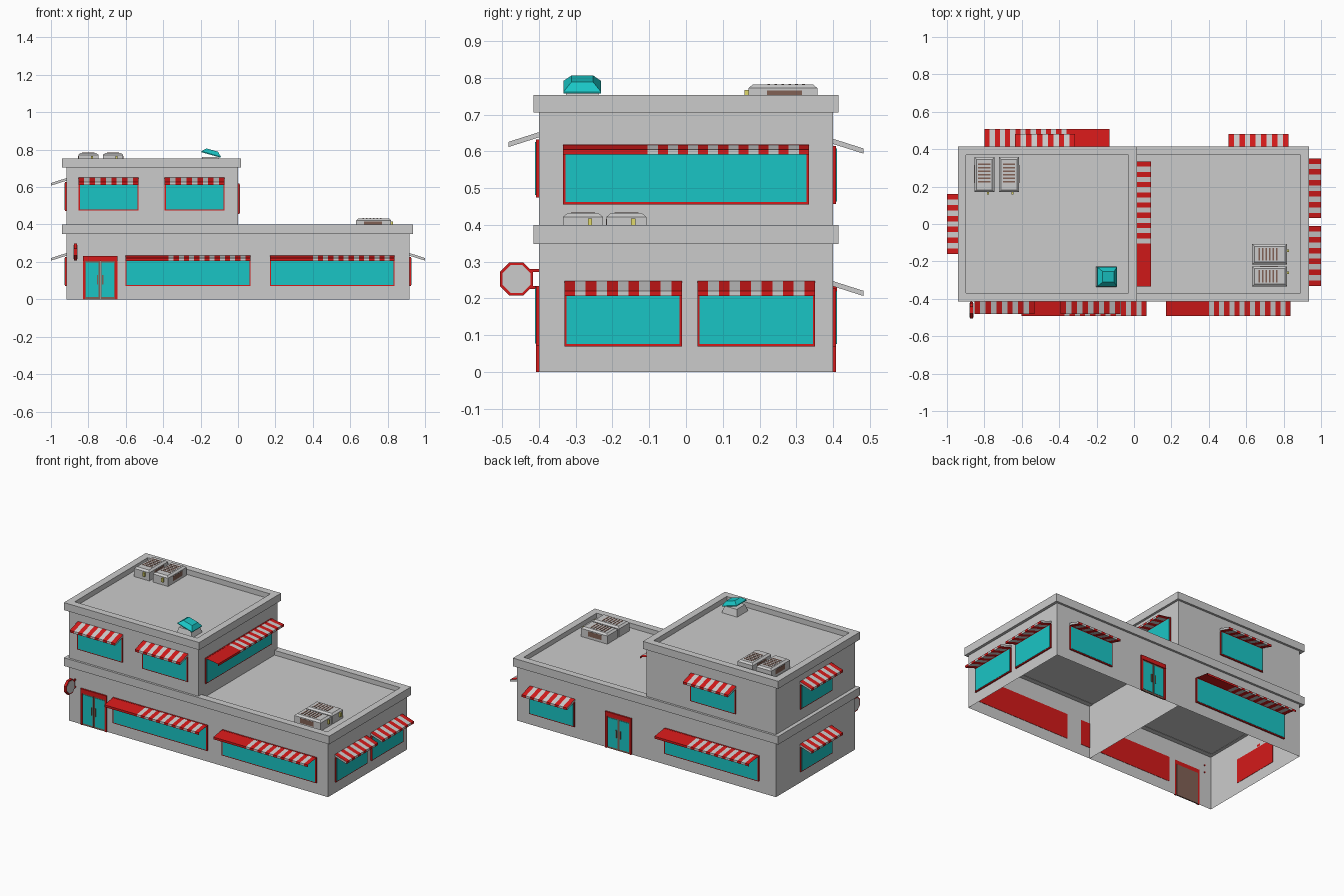
import bpy
from math import radians, cos, sin, pi
from mathutils import Matrix, Vector

if "Cube" in bpy.data.objects:
    bpy.data.objects.remove(bpy.data.objects["Cube"])


def material(name, rgb):
    m = bpy.data.materials.new(name)
    m.diffuse_color = (*rgb, 1)
    m.use_nodes = True
    m.node_tree.nodes["Principled BSDF"].inputs["Base Color"].default_value = m.diffuse_color
    return m


RED = material("red_paint", (0.66, 0.01, 0.01))
TEAL = material("teal_glass", (0.01, 0.56, 0.56))
BROWN = material("brown_metal", (0.22, 0.12, 0.09))
YELLOW = material("yellow_pipe", (0.75, 0.7, 0.15))
TRIM = material("trim_grey", (0.57, 0.57, 0.57))
WHITE = material("wall_grey", (0.8, 0.8, 0.8))


def mesh(name, verts, faces, mats=(), idx=None, M=Matrix()):
    me = bpy.data.meshes.new(name)
    me.from_pydata([M @ Vector(v) for v in verts], [], faces)
    for m in mats:
        me.materials.append(m)
    if idx:
        for p, i in zip(me.polygons, idx):
            p.material_index = i
    me.update()
    ob = bpy.data.objects.new(name, me)
    bpy.context.collection.objects.link(ob)
    return ob


def box(name, x, y, z, mat=None, M=Matrix(), inset=0.0, sides="all"):
    """Box over three ranges; inset tapers the top."""
    i = inset
    v = [(x[0], y[0], z[0]), (x[1], y[0], z[0]), (x[1], y[1], z[0]), (x[0], y[1], z[0]),
         (x[0] + i, y[0] + i, z[1]), (x[1] - i, y[0] + i, z[1]),
         (x[1] - i, y[1] - i, z[1]), (x[0] + i, y[1] - i, z[1])]
    f = [(k, (k + 1) % 4, 4 + (k + 1) % 4, 4 + k) for k in range(4)]
    if sides == "all":
        f += [(3, 2, 1, 0), (4, 5, 6, 7)]
    return mesh(name, v, f, [mat] if mat else [], None, M)


def ring(name, x, y, z, t, mat):
    """Rectangular parapet ring of wall thickness t."""
    loops = [(0, z[0]), (0, z[1]), (t, z[1]), (t, z[0])]
    v = []
    for d, h in loops:
        v += [(x[0] + d, y[0] + d, h), (x[1] - d, y[0] + d, h),
              (x[1] - d, y[1] - d, h), (x[0] + d, y[1] - d, h)]
    f = []
    for l in range(4):
        a, b = 4 * l, 4 * ((l + 1) % 4)
        f += [(a + k, a + (k + 1) % 4, b + (k + 1) % 4, b + k) for k in range(4)]
    return mesh(name, v, f, [mat])


# Wall frames: local x runs along the wall, local -y points outward
TURN = {"front": 0, "right": 90, "back": 180, "left": -90}


def on_wall(side, u, z, east=0.917):
    pos = {"front": (u, -0.4, z), "back": (u, 0.4, z),
           "right": (east, u, z), "left": (-0.917, u, z)}[side]
    return Matrix.Translation(pos) @ Matrix.Rotation(radians(TURN[side]), 4, 'Z')


def window(name, M, w, z0, z1):
    h, e = w / 2, 0.006
    box(name + "_frame", (-h, h), (-0.008, 0.002), (z0, z1), RED, M)
    box(name + "_glass", (-h + e, h - e), (-0.010, 0), (z0 + e, z1 - e), TEAL, M)


def awning(name, M, profile, cuts, closed):
    """Striped sheet: profile is (out, z), cuts are stripe borders with a colour index."""
    n = len(profile)
    v, f, idx = [], [], []
    for (a, b, c) in cuts:
        s = len(v)
        v += [(a, -o, z) for o, z in profile] + [(b, -o, z) for o, z in profile]
        for k in range(n if closed else n - 1):
            j = (k + 1) % n
            f.append((s + k, s + j, s + n + j, s + n + k))
            idx.append(c)
    if closed:
        f += [tuple(range(n)), tuple(range(len(v) - 1, len(v) - n - 1, -1))]
        idx += [0, 0]
    mesh(name, v, f, [WHITE, RED], idx, M)


def short_bay(name, side, u, z):
    """Small window under a short striped awning; z is the awning top."""
    M, w, n = on_wall(side, u, z), 0.32, 11
    window(name + "_window", M, w, -0.177, -0.02)
    cuts = [(-w / 2 + w * k / n, -w / 2 + w * (k + 1) / n, (k + 1) % 2) for k in range(n)]
    awning(name + "_awning", M,
           [(0, 0), (0.082, -0.026), (0.082, -0.040), (0, -0.014)], cuts, True)


def long_bay(name, side, u, z, out=0.092, east=0.917):
    """Wide window under a thin awning that is a third plain red."""
    M, w, n = on_wall(side, u, z, east), 0.668, 16
    window(name + "_window", M, w, -0.163, 0)
    a, h = -w / 2 + 0.23, w / 2
    step = (h - a) / n
    cuts = [(-h, a, 1)] + [(a + step * k, a + step * (k + 1), k % 2) for k in range(n)]
    awning(name + "_awning", M, [(0, 0), (out, -0.014), (out, -0.028)], cuts, False)


def door(name, side, u):
    M = on_wall(side, u, 0)
    for s in (-1, 1):
        box(name + "_jamb", sorted((s * 0.092, s * 0.080)), (-0.008, 0.002), (0, 0.21), RED, M)
        box(name + "_leaf", sorted((s * 0.080, s * 0.001)), (-0.004, 0.004), (0, 0.205), BROWN, M)
        box(name + "_glass", sorted((s * 0.075, s * 0.008)), (-0.006, 0), (0.012, 0.196), TEAL, M)
        box(name + "_handle", sorted((s * 0.011, s * 0.017)), (-0.010, 0), (0.08, 0.13), BROWN, M)
    box(name + "_header", (-0.092, 0.092), (-0.010, 0.002), (0.205, 0.232), RED, M)


# Building shells (open underneath), roofs and parapets
Y = (-0.4, 0.4)
box("lower_left_walls", (-0.917, 0), Y, (0, 0.36), sides="walls")
box("lower_right_walls", (0, 0.917), Y, (0, 0.36), sides="walls")
box("upper_walls", (-0.917, 0), Y, (0.36, 0.715), sides="walls")
box("lower_roof", (-0.912, 0.912), (-0.395, 0.395), (0.35, 0.37), TRIM)
box("upper_roof", (-0.912, -0.005), (-0.395, 0.395), (0.70, 0.72), TRIM)
ring("lower_parapet", (-0.942, 0.935), (-0.414, 0.414), (0.348, 0.40), 0.045, TRIM)
ring("upper_parapet", (-0.942, 0.015), (-0.414, 0.414), (0.705, 0.753), 0.045, TRIM)

# Windows with awnings
for k, u in enumerate((-0.692, -0.232)):
    short_bay(f"upper_front_{k}", "front", u, 0.652)
for k, u in enumerate((-0.171, 0.191)):
    short_bay(f"lower_right_{k}", "right", u, 0.247)
short_bay("upper_left", "left", 0, 0.648)
short_bay("lower_left", "left", 0, 0.247)
short_bay("upper_back", "back", -0.475, 0.634)
short_bay("lower_back", "back", 0.665, 0.247)
long_bay("lower_front_0", "front", -0.267, 0.234)
long_bay("lower_front_1", "front", 0.504, 0.234)
long_bay("upper_right", "right", 0, 0.619, east=0.0)
long_bay("lower_back_long", "back", -0.465, 0.234, out=0.107)

# Doors
door("front_door", "front", -0.737)
door("back_door", "back", 0.194)


# Octagonal hanging sign with two brackets
def octagon(name, r, x, mat):
    v = [(xx, -0.461 + r * cos(pi / 8 + k * pi / 4), 0.253 + r * sin(pi / 8 + k * pi / 4))
         for xx in x for k in range(8)]
    f = [(k, (k + 1) % 8, 8 + (k + 1) % 8, 8 + k) for k in range(8)]
    f += [tuple(range(7, -1, -1)), tuple(range(8, 16))]
    mesh(name, v, f, [mat])


octagon("sign_rim", 0.049, (-0.877, -0.861), RED)
octagon("sign_face", 0.041, (-0.879, -0.859), WHITE)
for z in (0.230, 0.276):
    box("sign_bracket", (-0.873, -0.865), (-0.425, -0.395), (z - 0.004, z + 0.004), RED)


# Rooftop air conditioners
def aircon(x, y, z, turn):
    M = Matrix.Translation((x, y, z)) @ Matrix.Rotation(radians(turn), 4, 'Z')
    w = 0.054
    box("aircon_body", (0, 0.187), (-w, w), (0, 0.052), None, M)
    box("aircon_top", (0, 0.187), (-w, w), (0.052, 0.062), None, M, inset=0.012)
    for k in range(6):
        a = 0.033 + 0.019 * k
        box("aircon_slat", (a, a + 0.008), (-0.033, 0.033), (0.058, 0.0635), BROWN, M)
    for s in (-1, 1):
        box("aircon_vent", (0.042, 0.137), sorted((s * w, s * (w + 0.001))),
            (0.015, 0.046), BROWN, M)
    box("aircon_pipe", (0.187, 0.198), (0.013, 0.025), (0.022, 0.047), YELLOW, M)


for y in (-0.162, -0.280):
    aircon(0.632, y, 0.37, 0)
for x in (-0.800, -0.668):
    aircon(x, 0.357, 0.72, -90)

# Roof hatch: tapered base and tilted glass lid
box("hatch_base", (-0.203, -0.093), (-0.336, -0.228), (0.72, 0.762), None, inset=0.012)
tilt = Matrix.Translation((-0.093, -0.282, 0.757)) @ Matrix.Rotation(radians(16), 4, 'Y')
box("hatch_lid_rim", (-0.108, 0), (-0.051, 0.051), (0, 0.005), TEAL, tilt)
box("hatch_lid", (-0.108, 0), (-0.051, 0.051), (0.005, 0.027), TEAL, tilt, inset=0.022)
